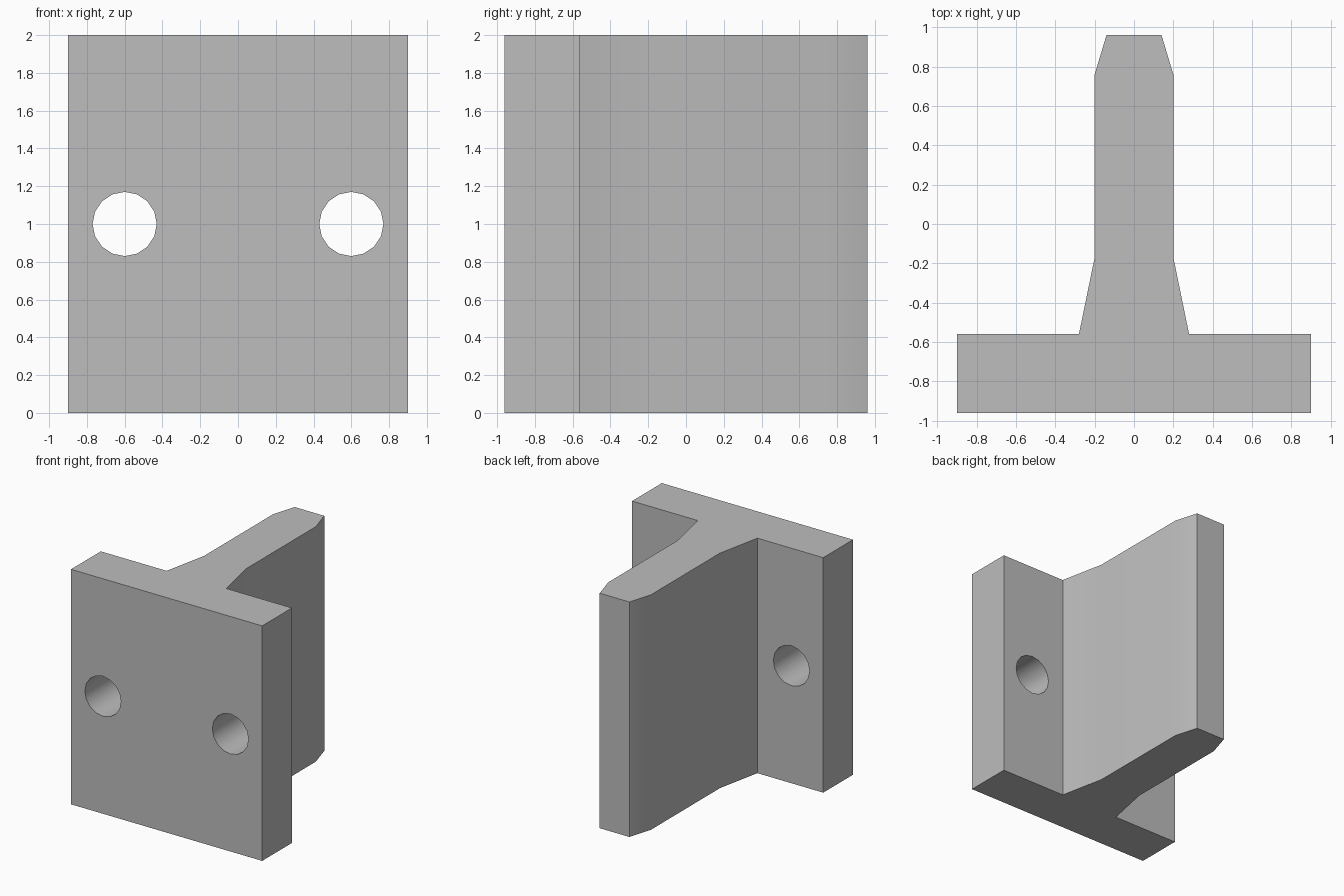
import bpy
import bmesh
import math

cube = bpy.data.objects.get("Cube")
if cube:
    bpy.data.objects.remove(cube, do_unlink=True)

HEIGHT = 2.0

# Plain grey material
grey = bpy.data.materials.new("plain grey")
grey.use_nodes = True
color = (0.51, 0.51, 0.51, 1)
grey.diffuse_color = color
grey.node_tree.nodes["Principled BSDF"].inputs["Base Color"].default_value = color


def activate(obj):
    bpy.ops.object.select_all(action="DESELECT")
    obj.select_set(True)
    bpy.context.view_layer.objects.active = obj


# T-shaped bracket: half profile mirrored across x, then extruded upwards
half = [(0.9, -0.96), (0.9, -0.56), (0.28, -0.56),
        (0.2, -0.17), (0.2, 0.76), (0.14, 0.96)]
profile = half + [(-x, y) for x, y in reversed(half)]

bm = bmesh.new()
base = bm.faces.new([bm.verts.new((x, y, 0)) for x, y in profile])
top = bmesh.ops.extrude_face_region(bm, geom=[base])["geom"]
bmesh.ops.translate(bm, vec=(0, 0, HEIGHT),
                    verts=[g for g in top if isinstance(g, bmesh.types.BMVert)])
bmesh.ops.recalc_face_normals(bm, faces=bm.faces)
mesh = bpy.data.meshes.new("t_bracket")
bm.to_mesh(mesh)
bm.free()
mesh.materials.append(grey)
bracket = bpy.data.objects.new("t_bracket", mesh)
bpy.context.collection.objects.link(bracket)

# Bolt holes through the flange, one on each side
for side, name in ((1, "left"), (-1, "right")):
    bpy.ops.mesh.primitive_cylinder_add(
        vertices=16, radius=0.17, depth=0.6,
        location=(0.6 * side, -0.76, HEIGHT / 2), rotation=(math.pi / 2, 0, 0))
    cutter = bpy.context.object
    cutter.name = name + "_hole_cutter"
    cutter.hide_render = True
    cutter.data.materials.append(grey)
    cut = bracket.modifiers.new(name + "_hole", "BOOLEAN")
    cut.operation = "DIFFERENCE"
    cut.solver = "EXACT"
    cut.object = cutter
    activate(bracket)
    bpy.ops.object.modifier_apply(modifier=cut.name)
    bpy.data.objects.remove(cutter, do_unlink=True)

# Soft shading over the shallow bends and hole walls
activate(bracket)
bpy.ops.object.shade_smooth_by_angle(angle=math.radians(30))
